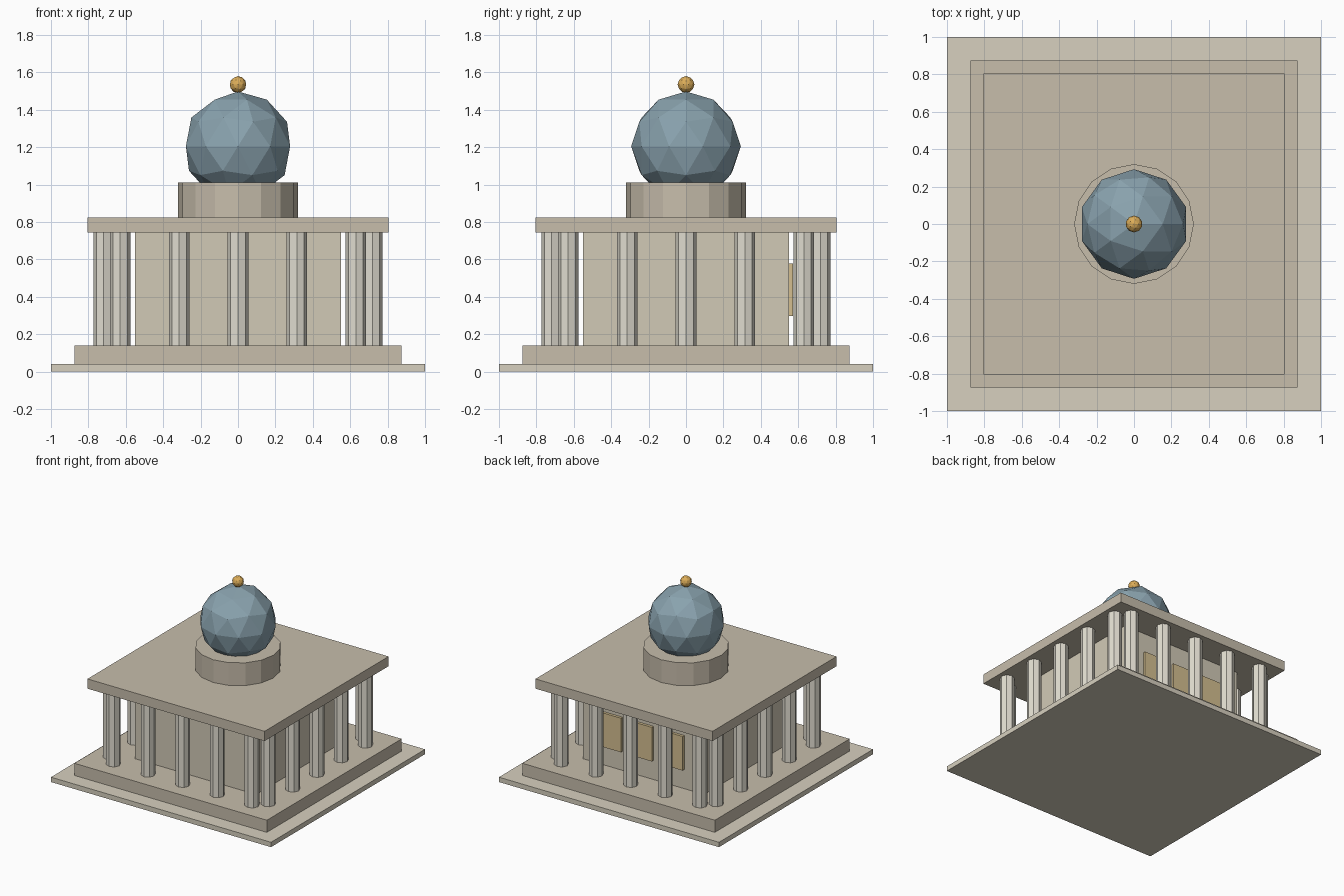
import bpy, math

if "Cube" in bpy.data.objects:
    bpy.data.objects.remove(bpy.data.objects["Cube"])


def material(name, rgb):
    m = bpy.data.materials.new(name)
    m.diffuse_color = (*rgb, 1)
    m.use_nodes = True
    m.node_tree.nodes["Principled BSDF"].inputs["Base Color"].default_value = m.diffuse_color
    return m


pale = material("pale_stone", (0.68, 0.63, 0.52))
stone = material("stone", (0.57, 0.51, 0.41))
wall = material("wall_stone", (0.64, 0.59, 0.47))
marble = material("column_stone", (0.75, 0.72, 0.63))
blue = material("dome_blue", (0.25, 0.36, 0.42))
gold = material("gold", (0.72, 0.42, 0.10))
tan = material("panel_tan", (0.66, 0.52, 0.28))


def finish(name, mat):
    ob = bpy.context.object
    ob.name = name
    ob.data.materials.append(mat)
    return ob


def box(name, size, center, mat):
    bpy.ops.mesh.primitive_cube_add(size=1, location=center)
    bpy.context.object.scale = size
    bpy.ops.object.transform_apply(location=False, rotation=False, scale=True)
    return finish(name, mat)


def slab(name, half, z0, z1, mat):
    return box(name, (2 * half, 2 * half, z1 - z0), (0, 0, (z0 + z1) / 2), mat)


def prism(name, sides, r, x, y, z0, z1, mat):
    bpy.ops.mesh.primitive_cylinder_add(vertices=sides, radius=r, depth=z1 - z0,
                                        location=(x, y, (z0 + z1) / 2))
    return finish(name, mat)


def ball(name, r, z, mat):
    bpy.ops.mesh.primitive_ico_sphere_add(subdivisions=2, radius=r, location=(0, 0, z))
    return finish(name, mat)


# Stepped base, inner hall and flat roof
slab("base_step", 1.0, 0, 0.04, pale)
slab("plinth", 0.875, 0.04, 0.14, stone)
slab("hall", 0.55, 0.14, 0.745, wall)
slab("roof", 0.805, 0.745, 0.825, stone)

# Five octagonal columns along each side
for i in range(5):
    t = -0.63 + i * 0.315
    for s in (-1, 1):
        prism("column_row_x", 8, 0.055, t, s * 0.718, 0.14, 0.745, marble)
        prism("column_row_y", 8, 0.055, s * 0.718, t, 0.14, 0.745, marble)

# Three raised panels on the back wall
for x in (-0.28, 0, 0.28):
    box("back_panel", (0.18, 0.024, 0.28), (x, 0.56, 0.437), tan)

# Drum, faceted dome and finial
prism("drum", 16, 0.32, 0, 0, 0.825, 1.012, stone)
ball("dome", 0.293, 1.205, blue)
ball("finial", 0.045, 1.535, gold)
